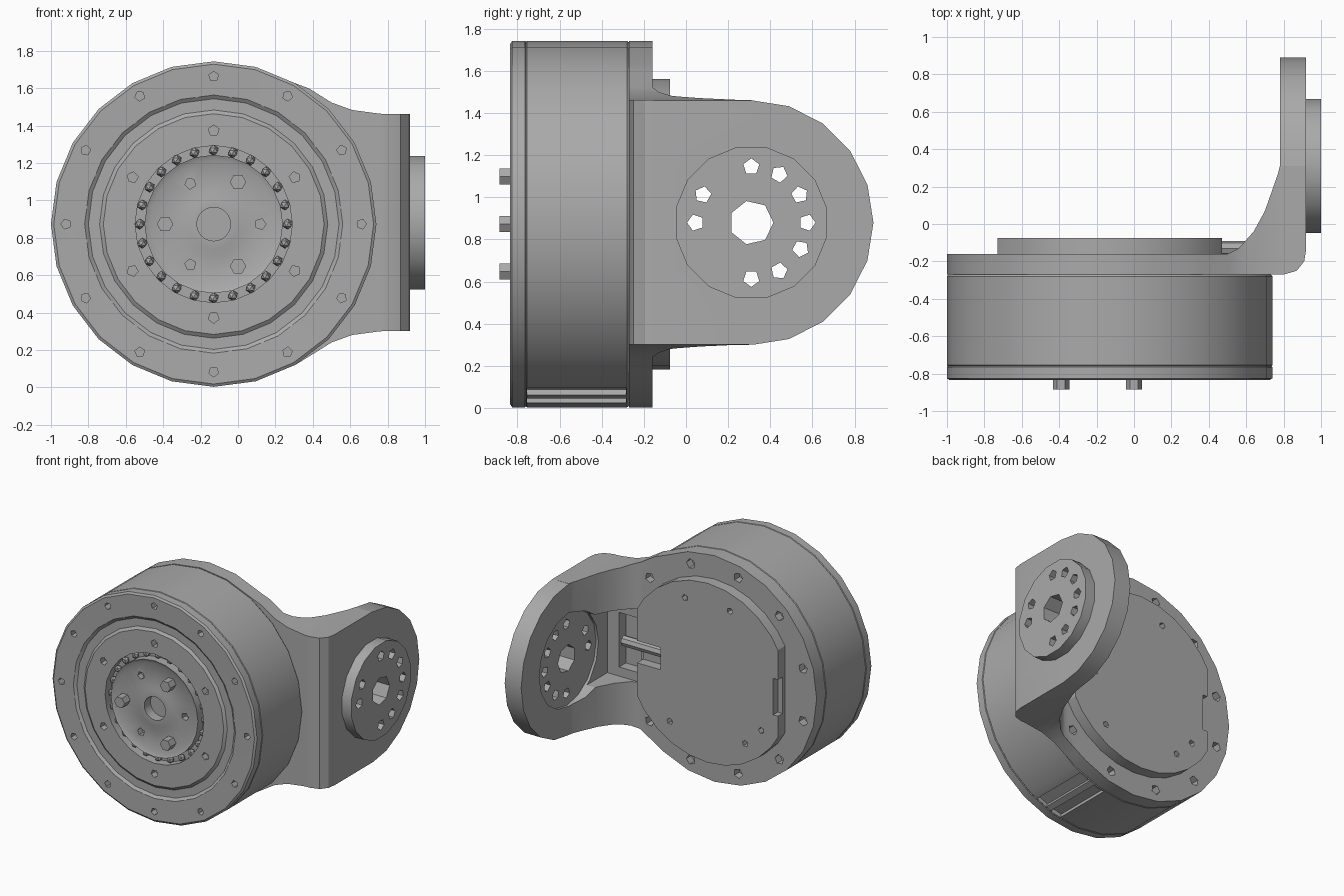
import bpy, bmesh
from math import sin, cos, radians, pi
from mathutils import Matrix, Vector

if "Cube" in bpy.data.objects:
    bpy.data.objects.remove(bpy.data.objects["Cube"])

CX, CZ = -0.13, 0.873          # drum axis
R = 0.87                       # drum radius
HUB = (0.31, 0.88)             # side boss centre (y, z)

grey = bpy.data.materials.new("machined grey")
grey.use_nodes = True
grey.diffuse_color = (0.4, 0.4, 0.4, 1)
grey.node_tree.nodes["Principled BSDF"].inputs["Base Color"].default_value = (0.4, 0.4, 0.4, 1)


def make(name, bm):
    bmesh.ops.recalc_face_normals(bm, faces=bm.faces)
    mesh = bpy.data.meshes.new(name)
    bm.to_mesh(mesh)
    bm.free()
    mesh.materials.append(grey)
    obj = bpy.data.objects.new(name, mesh)
    bpy.context.collection.objects.link(obj)
    return obj


def ring(c, r, n, start=0.0):
    return [(c[0] + r * cos(start + 2 * pi * i / n), c[1] + r * sin(start + 2 * pi * i / n)) for i in range(n)]


def prism(name, points, axis, low, high):
    """Extrude a flat outline along one axis."""
    place = {"x": lambda p, d: (d, p[0], p[1]),
             "y": lambda p, d: (p[0], d, p[1]),
             "z": lambda p, d: (p[0], p[1], d)}[axis]
    bm = bmesh.new()
    ends = [[bm.verts.new(place(p, d)) for p in points] for d in (low, high)]
    for end in ends:
        bm.faces.new(end)
    for i in range(len(points)):
        j = (i + 1) % len(points)
        bm.faces.new((ends[0][i], ends[0][j], ends[1][j], ends[1][i]))
    return make(name, bm)


def box(name, x, y, z):
    return prism(name, [(x[0], y[0]), (x[1], y[0]), (x[1], y[1]), (x[0], y[1])], "z", *z)


def lathe(name, profile, n):
    """Spin (radius, y) points round the drum axis."""
    bm = bmesh.new()
    verts = [bm.verts.new((CX + r, y, CZ)) for r, y in profile]
    edges = [bm.edges.new(pair) for pair in zip(verts, verts[1:])]
    bmesh.ops.spin(bm, geom=verts + edges, cent=(CX, 0, CZ), axis=(0, 1, 0), angle=2 * pi, steps=n)
    bmesh.ops.remove_doubles(bm, verts=bm.verts, dist=1e-4)
    return make(name, bm)


def combine(obj, others, operation="DIFFERENCE"):
    """Apply booleans one by one and drop the helper shapes."""
    for other in others:
        other.hide_render = True
        mod = obj.modifiers.new("shape", "BOOLEAN")
        mod.operation, mod.solver, mod.object = operation, "EXACT", other
    graph = bpy.context.evaluated_depsgraph_get()
    mesh = bpy.data.meshes.new_from_object(obj.evaluated_get(graph))
    obj.modifiers.clear()
    obj.data = mesh
    for other in others:
        bpy.data.objects.remove(other)


def drills(radius, angles, size, low, high):
    """Small hole cutters round the drum axis."""
    return [prism("drill", ring((CX + radius * cos(radians(a)), CZ + radius * sin(radians(a))), size, 5, radians(a)),
                  "y", low, high) for a in angles]


# Drum with stepped front rings, a bearing gap and a central bore
drum = lathe("drum_housing", [
    (0, -0.75), (0.09, -0.75), (0.09, -0.825), (0.13, -0.825), (0.17, -0.815), (0.34, -0.815), (0.37, -0.83),
    (0.37, -0.76), (0.42, -0.76), (0.42, -0.83), (0.59, -0.83), (0.61, -0.815), (0.67, -0.815), (0.69, -0.83),
    (0.855, -0.835), (R, -0.825), (R, -0.765), (R - 0.004, -0.76), (R, -0.755),
    (R, -0.28), (R - 0.008, -0.27), (0, -0.27)], 24)
slots = []
for angle in (14, 23):
    slot = box("slot", (-0.045, 0.045), (-0.755, -0.285), (-R - 0.1, -R + 0.035))
    slot.data.transform(Matrix.Translation((CX, 0, CZ)) @ Matrix.Rotation(radians(-angle), 4, "Y"))
    slots.append(slot)
combine(drum, slots + drills(0.79, range(0, 360, 30), 0.027, -0.9, -0.77)
        + drills(0.5, range(30, 390, 60), 0.03, -0.9, -0.78)
        + drills(0.25, (0, 120, 240), 0.03, -0.9, -0.77))

# Bearing teeth in the ring gap
bm = bmesh.new()
for i in range(24):
    a = 2 * pi * i / 24
    spot = Vector((CX + 0.395 * cos(a), -0.78, CZ + 0.395 * sin(a)))
    bmesh.ops.create_icosphere(bm, subdivisions=1, radius=0.028, matrix=Matrix.Translation(spot))
make("bearing_balls", bm)

# Three drive pins
for i, a in enumerate((60, 180, 300)):
    spot = (CX + 0.26 * cos(radians(a)), CZ + 0.26 * sin(radians(a)))
    prism(f"drive_pin_{i + 1}", ring(spot, 0.044, 6, radians(a)), "y", -0.885, -0.8)

# Bracket: three crossed outlines give the flange, the bend and the rounded arm
arc = [(CX + R * cos(radians(a)), CZ + R * sin(radians(a))) for a in range(60, 301, 15)]
lower = [(0.38, 0.165), (0.5, 0.24), (0.61, 0.28), (0.76, 0.3), (1.0, 0.303)]
upper = [(x, 2 * CZ + 0.017 - z) for x, z in reversed(lower)]
bracket = prism("bracket", arc + lower + upper, "y", -0.5, 1.0)
bend = [(-1.2, -0.27), (0.8, -0.27), (0.87, -0.25), (0.91, -0.2), (0.92, -0.14), (0.92, 0.95), (0.78, 0.95),
        (0.78, 0.31), (0.77, 0.27), (0.7, 0.07), (0.64, -0.04), (0.56, -0.13), (0.5, -0.16), (-1.2, -0.16)]
arm_end = [(HUB[0] + 0.58 * cos(radians(a)), HUB[1] + 0.581 * sin(radians(a))) for a in range(-90, 91, 18)]
side = [(-0.6, -0.2), (HUB[0], -0.2)] + arm_end + [(HUB[0], 2), (-0.6, 2)]
combine(bracket, [prism("bend", bend, "z", -0.5, 2.5), prism("side", side, "x", -2, 2)], "INTERSECT")


# Pivot holes run through both the arm and the boss
def pivot_cutters():
    cuts = [prism("bore", ring(HUB, 0.105, 7), "x", 0.5, 1.2)]
    for a in (-90, -60, -28, 0, 30, 60, 90, 150, 180):
        spot = (HUB[0] + 0.265 * cos(radians(a)), HUB[1] + 0.265 * sin(radians(a)))
        cuts.append(prism("hole", ring(spot, 0.04, 5, radians(a)), "x", 0.5, 1.2))
    return cuts


combine(bracket, pivot_cutters() + drills(0.78, range(45, 320, 30), 0.038, -0.22, 0)
        + [prism("inner_recess", ring(HUB, 0.36, 16), "x", 0.7, 0.8),
           box("pocket", (0.52, 0.78), (-0.158, 0.2), (0.6, 1.16)),
           box("window", (0.49, 0.68), (-0.24, 0.1), (0.67, 1.09))])
boss = prism("side_boss", ring(HUB, 0.365, 16, pi / 16), "x", 0.92, 1.0)
combine(boss, pivot_cutters())

# Rear cap: a disc with two flattened sides, notched for the lead
cap = prism("rear_cap", ring((CX, CZ), 0.69, 28), "y", -0.17, -0.075)
combine(cap, [box("trim", (CX - 0.6, CX + 0.6), (-1, 1), (0, 2))], "INTERSECT")
combine(cap, [box("notch", (0.27, 0.7), (-0.15, 0), (0.79, 0.96)),
              box("far_notch", (-0.9, -0.69), (-0.13, 0), (0.7, 0.98))]
        + drills(0.56, (70, 110, 215, 235, 305), 0.025, -0.12, 0))
lead = prism("cable_lead", ring((-0.13, 0.9), 0.04, 8), "x", 0.27, 0.62)

# Smooth rounded walls, crisp edges
parts = [drum, bracket, boss, cap, lead]
bpy.ops.object.select_all(action="DESELECT")
for part in parts:
    part.select_set(True)
bpy.context.view_layer.objects.active = drum
bpy.ops.object.shade_smooth_by_angle(angle=radians(28))
